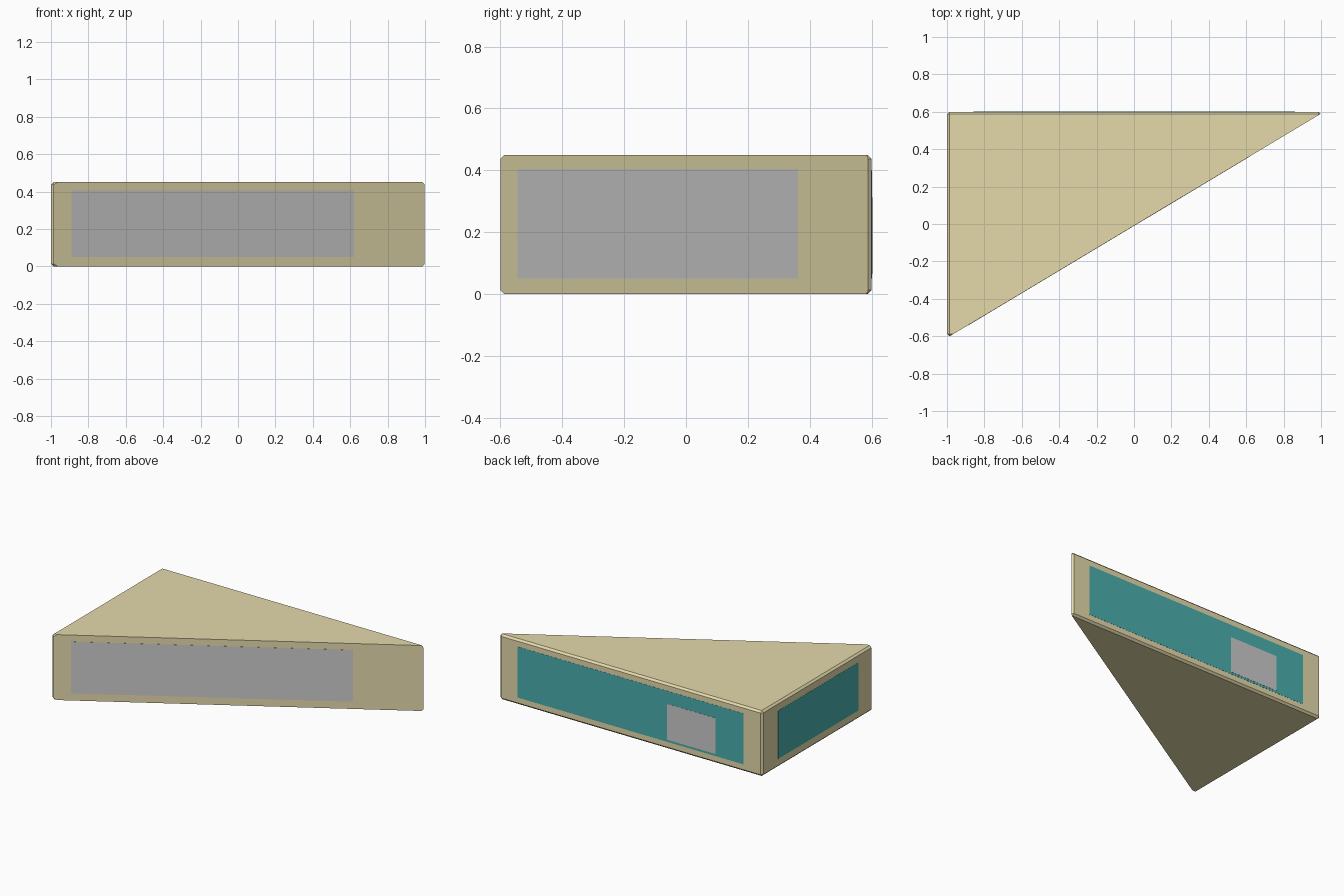
import bpy, bmesh
from mathutils import Vector

if "Cube" in bpy.data.objects:
    bpy.data.objects.remove(bpy.data.objects["Cube"])

H, BEV = 0.45, 0.013
P0, P1 = Vector((-0.985, -0.6, 0)), Vector((1.0, 0.59, 0))   # slanted front line


def material(name, rgb):
    m = bpy.data.materials.new(name)
    m.diffuse_color = (*rgb, 1)
    m.use_nodes = True
    m.node_tree.nodes["Principled BSDF"].inputs["Base Color"].default_value = m.diffuse_color
    return m


gold = material("gold", (0.78, 0.70, 0.41))
teal = material("teal", (0.07, 0.43, 0.43))


def add_object(name, bm, mat=None):
    me = bpy.data.meshes.new(name)
    bmesh.ops.recalc_face_normals(bm, faces=bm.faces)
    bm.to_mesh(me)
    bm.free()
    ob = bpy.data.objects.new(name, me)
    bpy.context.collection.objects.link(ob)
    if mat:
        me.materials.append(mat)
    return ob


def panel(name, a, b, z0, z1, normal, lift, mat=None):
    """Thin slab standing on the line a-b, raised slightly from the wall."""
    n = Vector(normal).normalized()
    a, b = Vector((*a, 0)), Vector((*b, 0))
    bm = bmesh.new()
    rings = []
    for d in (-0.004, lift):
        rings.append([bm.verts.new(p + n * d + Vector((0, 0, z)))
                      for p, z in ((a, z0), (b, z0), (b, z1), (a, z1))])
    for r in rings:
        bm.faces.new(r)
    for i in range(4):
        j = (i + 1) % 4
        bm.faces.new((rings[0][i], rings[0][j], rings[1][j], rings[1][i]))
    return add_object(name, bm, mat)


# Wedge body: chamfered box sliced along its diagonal
bm = bmesh.new()
bmesh.ops.create_cube(bm, size=1)
for v in bm.verts:
    v.co = Vector((v.co.x * 2, v.co.y * 1.2, (v.co.z + 0.5) * H))
bmesh.ops.bevel(bm, geom=bm.edges[:], offset=BEV, segments=1, affect='EDGES', profile=0.5)
run = P1 - P0
out = Vector((run.y, -run.x, 0)).normalized()
bmesh.ops.bisect_plane(bm, geom=bm.verts[:] + bm.edges[:] + bm.faces[:],
                       plane_co=P0, plane_no=out, clear_outer=True)
bmesh.ops.holes_fill(bm, edges=[e for e in bm.edges if e.is_boundary])
add_object("wedge_body", bm, gold)


# Slanted front panel
def on_slope(x):
    return (x, P0.y + (x - P0.x) * run.y / run.x)


panel("front_panel", on_slope(-0.89), on_slope(0.62), 0.05, 0.405, out, 0.001)

# Back and left panels, and the small plate on the back
panel("back_panel", (-0.857, 0.6), (0.862, 0.6), 0.05, 0.40, (0, 1, 0), 0.001, teal)
panel("back_plate", (-0.645, 0.6), (-0.278, 0.6), 0.065, 0.312, (0, 1, 0), 0.002)
panel("left_panel", (-1, -0.447), (-1, 0.426), 0.06, 0.39, (-1, 0, 0), 0.001, teal)
